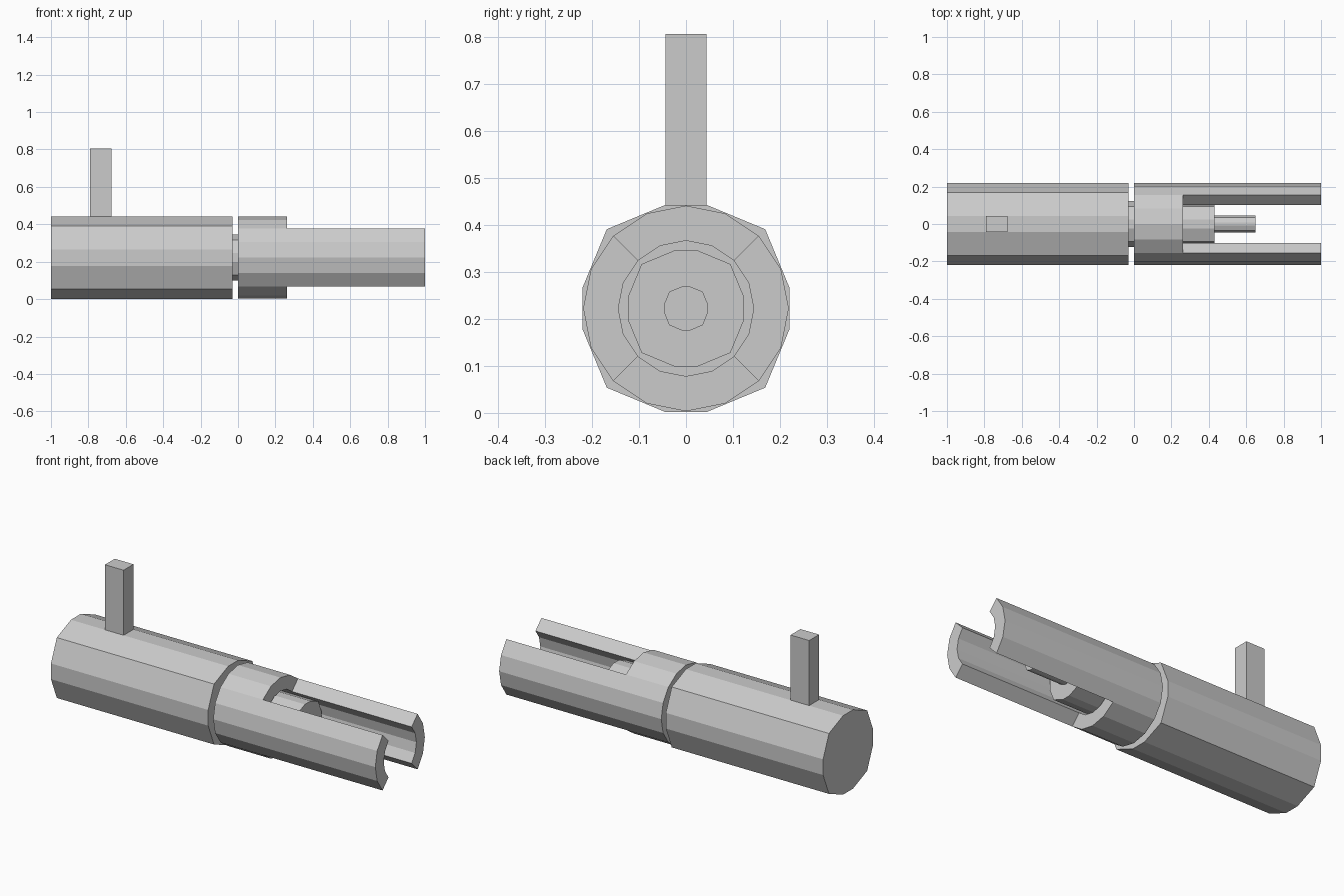
import bpy, bmesh, math
from mathutils import Vector

if "Cube" in bpy.data.objects:
    bpy.data.objects.remove(bpy.data.objects["Cube"], do_unlink=True)

AXIS_Z = 0.222  # height of the long axis

grey = bpy.data.materials.new("plain grey")
grey.use_nodes = True
GREY = (0.6, 0.6, 0.6, 1)
grey.diffuse_color = GREY
grey.node_tree.nodes["Principled BSDF"].inputs["Base Color"].default_value = GREY


def finish(name, bm):
    bmesh.ops.recalc_face_normals(bm, faces=bm.faces)
    mesh = bpy.data.meshes.new(name)
    bm.to_mesh(mesh)
    bm.free()
    mesh.materials.append(grey)
    obj = bpy.data.objects.new(name, mesh)
    bpy.context.collection.objects.link(obj)
    return obj


def extrude_x(bm, faces, length):
    """Extrude flat faces along x and return the new end faces."""
    out = bmesh.ops.extrude_face_region(bm, geom=faces, use_keep_orig=True)["geom"]
    verts = [g for g in out if isinstance(g, bmesh.types.BMVert)]
    bmesh.ops.translate(bm, verts=verts, vec=(length, 0, 0))
    return [g for g in out if isinstance(g, bmesh.types.BMFace)]


def bar(name, r, x0, x1):
    """Twelve-sided bar along x, with alternating wide and narrow sides."""
    bm = bmesh.new()
    verts = []
    for quarter in range(4):
        for deg, k in ((11.25, 1.018), (45, 1.08), (78.75, 1.018)):
            a = math.radians(quarter * 90 + deg)
            verts.append(bm.verts.new((x0, r * k * math.cos(a), AXIS_Z + r * k * math.sin(a))))
    extrude_x(bm, [bm.faces.new(verts)], x1 - x0)
    return finish(name, bm)


# Solid bars: handle, stepped inner shaft
bar("main_body", 0.2205, -1.0, -0.03)
bar("inner_shaft", 0.1235, -0.03, 0.43)
bar("shaft_tip", 0.0465, 0.43, 0.65)

# Upright square peg on the body
bm = bmesh.new()
bmesh.ops.create_cube(bm, size=1)
bmesh.ops.scale(bm, verts=bm.verts, vec=(0.115, 0.087, 0.385))
bmesh.ops.translate(bm, verts=bm.verts, vec=(-0.733, 0, 0.805 - 0.385 / 2))
finish("upright_peg", bm)

# Collar: sixteen-sided tube whose two side quarters run on as prongs
bm = bmesh.new()
rings = []
for r in (0.2185, 0.144):
    rings.append([bm.verts.new((0, r * math.cos(i * math.pi / 8),
                                AXIS_Z + r * math.sin(i * math.pi / 8))) for i in range(16)])
outer, inner = rings
base = [bm.faces.new((outer[i], outer[(i + 1) % 16], inner[(i + 1) % 16], inner[i]))
        for i in range(16)]
ends = extrude_x(bm, base, 0.262)
centre = Vector((0.262, 0, AXIS_Z))
sides = []
for f in ends:
    d = f.calc_center_median() - centre
    if abs(d.y) > abs(d.z):
        sides.append(f)
out = bmesh.ops.extrude_face_region(bm, geom=sides)["geom"]
bmesh.ops.translate(bm, verts=[g for g in out if isinstance(g, bmesh.types.BMVert)],
                    vec=(1.0 - 0.262, 0, 0))
finish("slotted_collar", bm)
